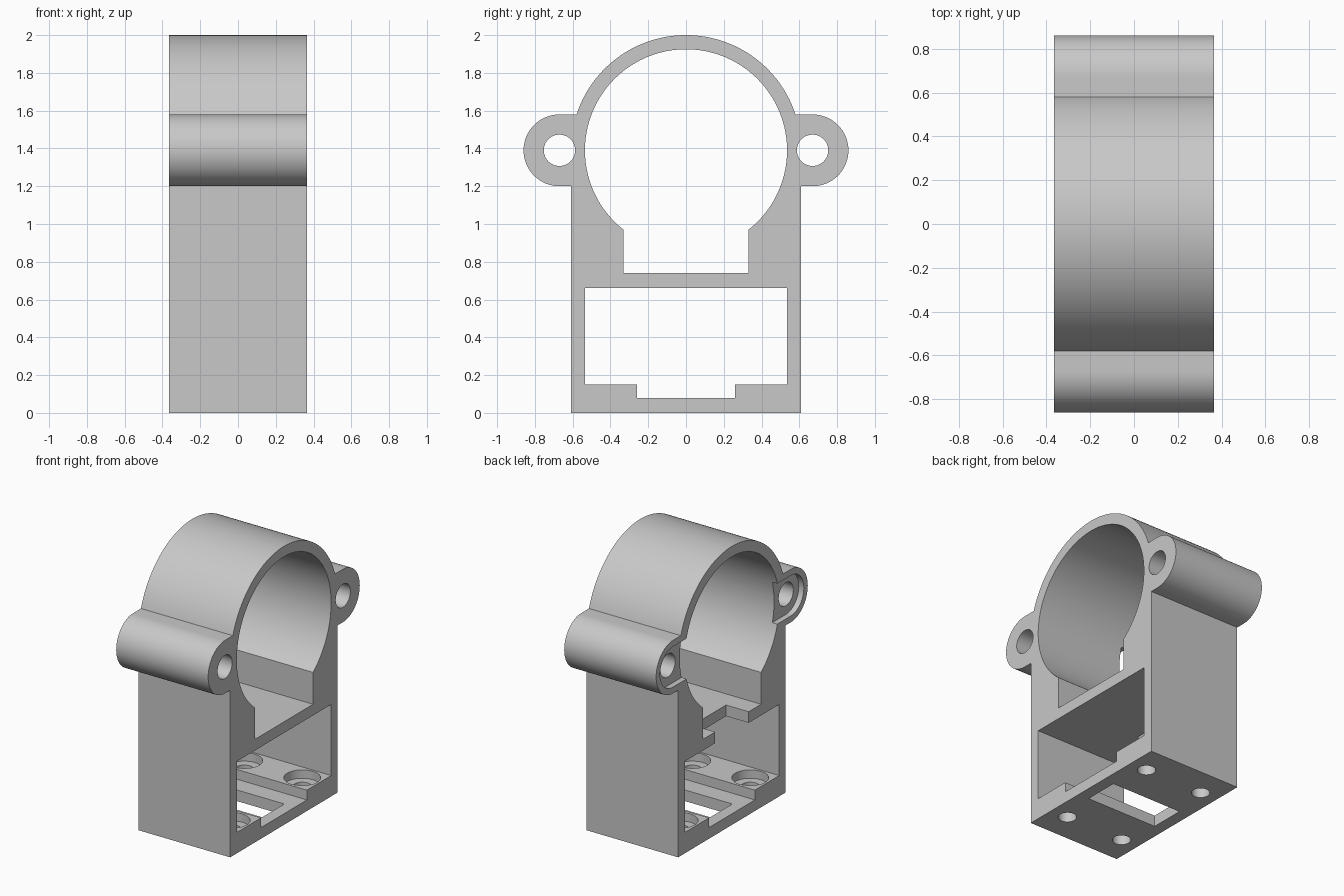
import bpy, bmesh
from math import sin, cos, asin, acos, pi, radians

cube = bpy.data.objects.get("Cube")
if cube:
    bpy.data.objects.remove(cube, do_unlink=True)

HALF = 0.365        # half depth along x
RING_Z = 1.39       # height of the ring and ear centres
RING_R, BORE_R = 0.61, 0.535
EAR_Y, EAR_R = 0.67, 0.19


def arc(cx, cy, r, start, end, n):
    """Points along an arc, angles in radians."""
    return [(cx + r * cos(start + (end - start) * i / n),
             cy + r * sin(start + (end - start) * i / n)) for i in range(n + 1)]


def circle(cx, cy, r, n=48):
    return arc(cx, cy, r, 0, 2 * pi, n)[:-1]


def rect(x0, x1, y0, y1):
    return [(x0, y0), (x1, y0), (x1, y1), (x0, y1)]


def prism(name, outline, lo, hi, axis="x"):
    """Extrude an outline along x (outline is y, z) or along z (outline is x, y)."""
    bm = bmesh.new()
    place = (lambda a, b: (lo, a, b)) if axis == "x" else (lambda a, b: (a, b, lo))
    face = bm.faces.new([bm.verts.new(place(a, b)) for a, b in outline])
    new = bmesh.ops.extrude_face_region(bm, geom=[face])["geom"]
    step = (hi - lo, 0, 0) if axis == "x" else (0, 0, hi - lo)
    bmesh.ops.translate(bm, vec=step, verts=[v for v in new if isinstance(v, bmesh.types.BMVert)])
    bmesh.ops.recalc_face_normals(bm, faces=bm.faces)
    mesh = bpy.data.meshes.new(name)
    bm.to_mesh(mesh)
    bm.free()
    obj = bpy.data.objects.new(name, mesh)
    bpy.context.collection.objects.link(obj)
    return obj


def cut(body, outline, lo, hi, axis="x"):
    """Subtract a prism from the body and discard the cutter."""
    cutter = prism("cutter", outline, lo, hi, axis)
    cutter.hide_render = True
    mod = body.modifiers.new("cut", "BOOLEAN")
    mod.operation, mod.solver, mod.object = "DIFFERENCE", "EXACT", cutter
    bpy.context.view_layer.objects.active = body
    bpy.ops.object.modifier_apply(modifier=mod.name)
    bpy.data.objects.remove(cutter, do_unlink=True)


# Outer outline: box sides, rounded ears, ring on top
t = asin(EAR_R / RING_R)
outline = [(-RING_R, 0), (RING_R, 0), (RING_R, RING_Z - EAR_R)]
outline += arc(EAR_Y, RING_Z, EAR_R, -pi / 2, pi / 2, 32)
outline += arc(0, RING_Z, RING_R, t, pi - t, 72)
outline += arc(-EAR_Y, RING_Z, EAR_R, pi / 2, 3 * pi / 2, 32)
outline += [(-RING_R, RING_Z - EAR_R)]
bracket = prism("ring_bracket", outline, -HALF, HALF)

# Keyhole bore
k = acos(0.33 / BORE_R)
cut(bracket, arc(0, RING_Z, BORE_R, -k, pi + k, 96) + [(-0.33, 0.74), (0.33, 0.74)], -1, 1)

# Lower compartment with a channel in its floor
cut(bracket, [(-0.26, 0.08), (0.26, 0.08), (0.26, 0.15), (BORE_R, 0.15),
              (BORE_R, 0.66), (-BORE_R, 0.66), (-BORE_R, 0.15), (-0.26, 0.15)], -1, 1)

# Notch in the shelf and window in the floor
cut(bracket, rect(-1, -HALF + 0.18, -0.19, 0.19), 0.6, 0.8, "z")
cut(bracket, rect(-0.28, 0.28, -0.125, 0.125), -0.1, 0.12, "z")

for side in (-1, 1):
    # Ear holes, and recesses at one end that open into the bore
    cut(bracket, circle(side * EAR_Y, RING_Z, 0.083), -1, 1)
    slot = arc(EAR_Y, RING_Z, 0.145, -pi / 2, pi / 2, 32)
    slot += [(0.48, RING_Z + 0.145), (0.48, RING_Z - 0.145)]
    cut(bracket, [(side * y, z) for y, z in slot], -1, -HALF + 0.04)
    # Counterbored screw holes in the floor
    for x in (-0.23, 0.23):
        cut(bracket, circle(x, side * 0.4, 0.06), -0.1, 0.3, "z")
        cut(bracket, circle(x, side * 0.4, 0.12), 0.09, 0.3, "z")

# Material
grey = bpy.data.materials.new("light grey")
grey.use_nodes = True
colour = (0.58, 0.58, 0.58, 1)
grey.diffuse_color = colour
grey.node_tree.nodes["Principled BSDF"].inputs["Base Color"].default_value = colour
bracket.data.materials.clear()
bracket.data.materials.append(grey)
for poly in bracket.data.polygons:
    poly.material_index = 0

# Smooth curved walls, sharp edges
bpy.ops.object.select_all(action="DESELECT")
bracket.select_set(True)
bpy.context.view_layer.objects.active = bracket
bpy.ops.object.shade_smooth_by_angle(angle=radians(15))
